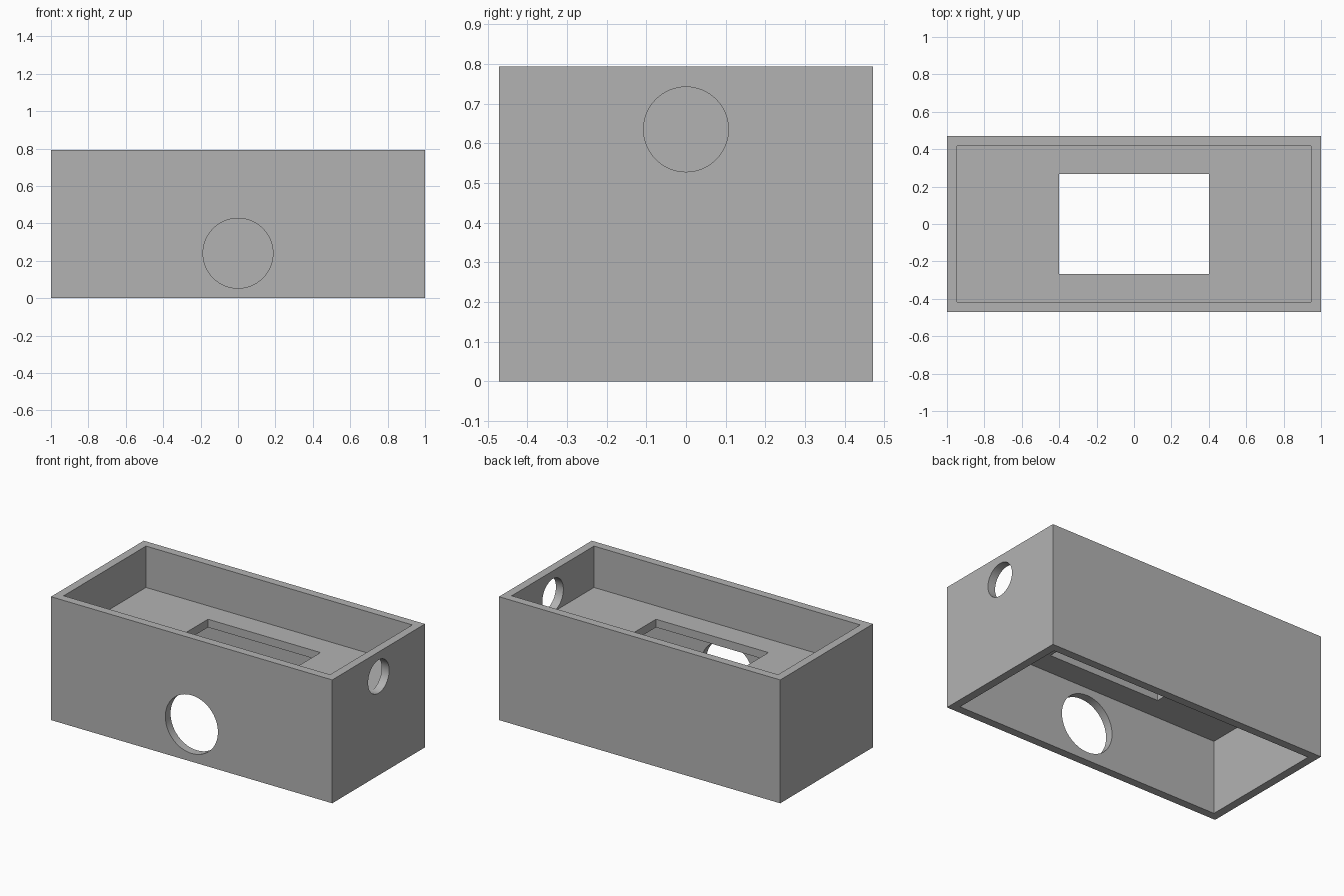
import bpy
from math import pi

old = bpy.data.objects.get("Cube")
if old:
    bpy.data.objects.remove(old, do_unlink=True)

LENGTH, WIDTH, HEIGHT, WALL = 2.0, 0.942, 0.793, 0.053
SHELF_LOW, SHELF_TOP = 0.475, 0.527

grey = bpy.data.materials.new("plain grey")
grey.use_nodes = True
colour = (0.45, 0.45, 0.45, 1)
grey.diffuse_color = colour
grey.node_tree.nodes["Principled BSDF"].inputs["Base Color"].default_value = colour


def block(name, sx, sy, z0, z1):
    """Box centred on x and y between two heights."""
    bpy.ops.mesh.primitive_cube_add(size=1, location=(0, 0, (z0 + z1) / 2))
    ob = bpy.context.object
    ob.name = name
    ob.scale = (sx, sy, z1 - z0)
    bpy.ops.object.transform_apply(location=True, rotation=False, scale=True)
    ob.data.materials.append(grey)
    return ob


def drill(name, radius, location, rotation):
    """Round cutter that passes through one wall only."""
    bpy.ops.mesh.primitive_cylinder_add(vertices=64, radius=radius, depth=WALL * 4,
                                        location=location, rotation=rotation)
    ob = bpy.context.object
    ob.name = name
    ob.data.materials.append(grey)
    return ob


# Outer case
case = block("open_case", LENGTH, WIDTH, 0, HEIGHT)
inner_x, inner_y = LENGTH - 2 * WALL, WIDTH - 2 * WALL

# Hollows above and below the shelf, shelf window, front and side holes
cutters = [
    block("upper_tray_cutter", inner_x, inner_y, SHELF_TOP, HEIGHT + 0.1),
    block("lower_cavity_cutter", inner_x, inner_y, -0.1, SHELF_LOW),
    block("shelf_window_cutter", 0.8, 0.533, SHELF_LOW - 0.1, SHELF_TOP + 0.1),
    drill("front_hole_cutter", 0.187, (0, -WIDTH / 2, 0.24), (pi / 2, 0, 0)),
    drill("side_hole_cutter", 0.107, (LENGTH / 2, 0, 0.635), (0, pi / 2, 0)),
]

bpy.ops.object.select_all(action="DESELECT")
case.select_set(True)
bpy.context.view_layer.objects.active = case
for cutter in cutters:
    cutter.hide_render = True
    mod = case.modifiers.new(cutter.name, "BOOLEAN")
    mod.operation = "DIFFERENCE"
    mod.solver = "EXACT"
    mod.object = cutter
    bpy.ops.object.modifier_apply(modifier=mod.name)
    bpy.data.objects.remove(cutter, do_unlink=True)

# Smooth hole walls, crisp corners
bpy.ops.object.shade_smooth_by_angle(angle=pi / 6)
